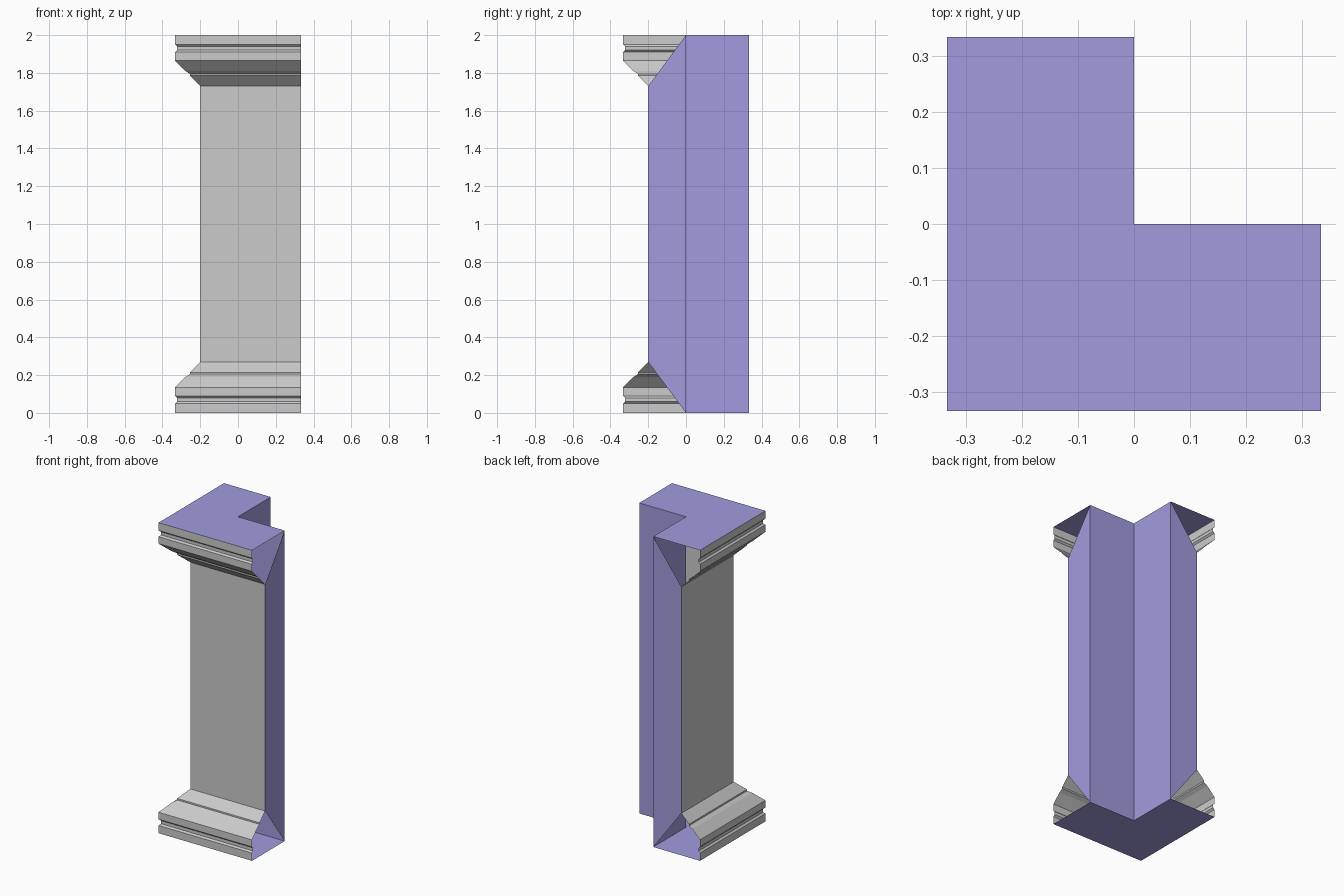
import bpy, bmesh

if "Cube" in bpy.data.objects:
    bpy.data.objects.remove(bpy.data.objects["Cube"])

R = 0.333   # outer half width
S = 0.2     # shaft face offset
H = 2.0     # height
Z = 0.27    # height of each moulding

purple = bpy.data.materials.new("purple")
purple.diffuse_color = (0.36, 0.33, 0.73, 1)
purple.use_nodes = True
purple.node_tree.nodes["Principled BSDF"].inputs["Base Color"].default_value = purple.diffuse_color


def make(name, polys, mat=None):
    bm = bmesh.new()
    for poly in polys:
        bm.faces.new([bm.verts.new(p) for p in poly])
    bmesh.ops.remove_doubles(bm, verts=bm.verts, dist=1e-5)
    me = bpy.data.meshes.new(name)
    bm.to_mesh(me)
    bm.free()
    ob = bpy.data.objects.new(name, me)
    bpy.context.collection.objects.link(ob)
    if mat:
        me.materials.append(mat)
    return ob


def swap(poly):
    # mirror across the mitre line x = y
    return [(y, x, z) for x, y, z in reversed(poly)]


# moulded outer skin: profile as (offset, height), mirrored top to bottom
half = [(R, 0), (R, 0.05), (R - 0.01, 0.06), (R - 0.01, 0.08), (R, 0.09),
        (R, 0.135), (0.278, 0.19), (0.255, 0.205), (0.255, 0.215), (S, Z)]
profile = half + [(d, H - z) for d, z in reversed(half)]
front = [[(-a, -a, za), (R, -a, za), (R, -b, zb), (-b, -b, zb)]
         for (a, za), (b, zb) in zip(profile, profile[1:])]
make("moulded_faces", front + [swap(p) for p in front])

# flat L-shaped top and bottom
plan = [(-R, -R), (R, -R), (R, 0), (0, 0), (0, R), (-R, R)]
make("top_face", [[(x, y, H) for x, y in plan]], purple)
make("bottom_face", [[(x, y, 0) for x, y in reversed(plan)]], purple)

# inner walls of the corner
wall = [(R, 0, 0), (0, 0, 0), (0, 0, H), (R, 0, H)]
make("inner_walls", [wall, swap(wall)], purple)

# end caps, leaving the moulding ends open
cap = [(R, -S, Z), (R, 0, 0), (R, 0, H), (R, -S, H - Z)]
make("end_caps", [cap, swap(cap)], purple)
